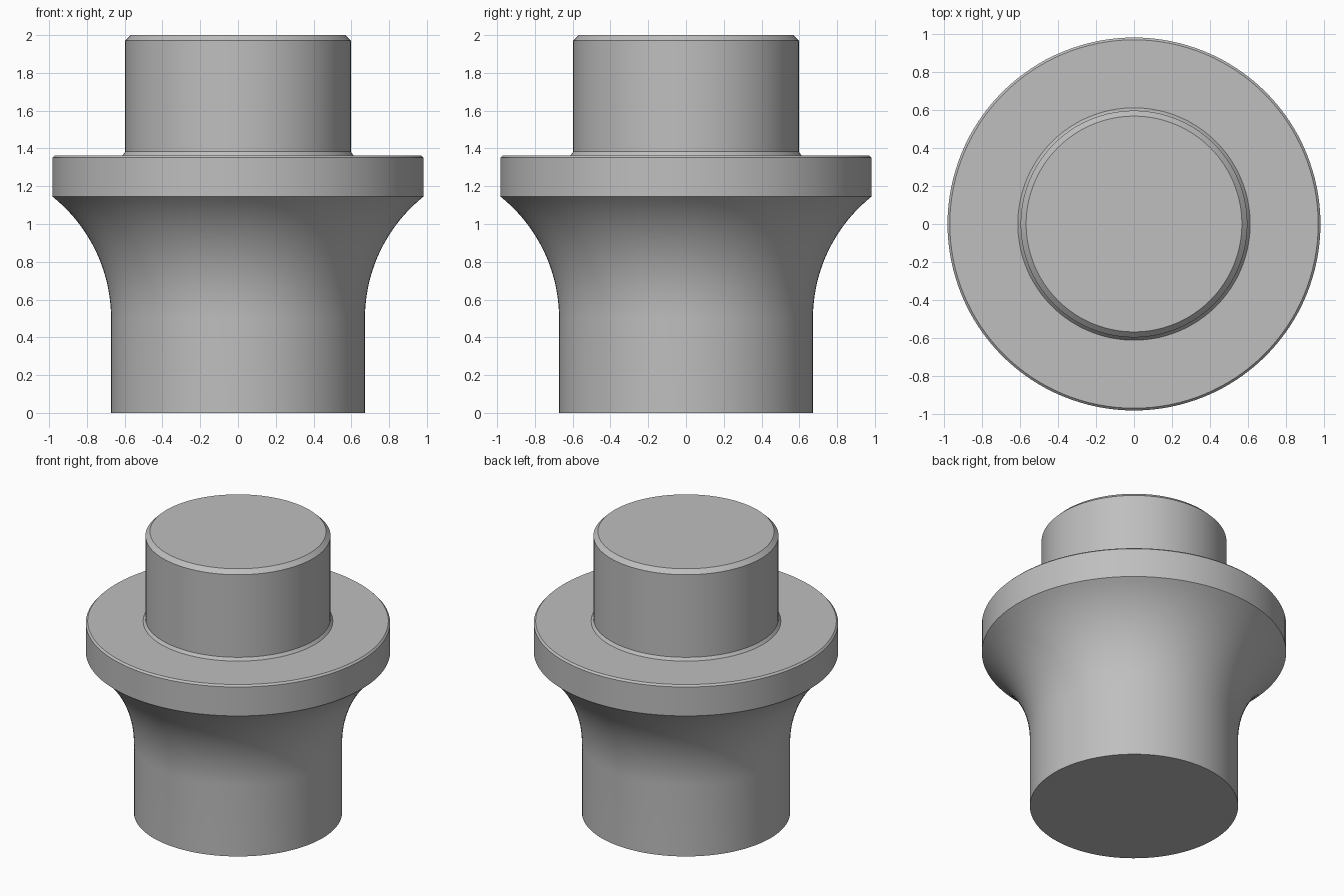
import bpy
import bmesh
from math import asin, cos, sin, pi, radians
from mathutils import Vector

cube = bpy.data.objects.get("Cube")
if cube:
    bpy.data.objects.remove(cube, do_unlink=True)

SEGMENTS = 128

# Plain grey metal
grey = bpy.data.materials.new("plain grey")
grey.use_nodes = True
colour = (0.52, 0.52, 0.52, 1)
grey.diffuse_color = colour
grey.node_tree.nodes["Principled BSDF"].inputs["Base Color"].default_value = colour


def flare(radius, start, rim, end, steps=20):
    """Concave arc that leaves the shaft tangentially and meets the flange rim."""
    out, rise = rim - radius, end - start
    bend = (out * out + rise * rise) / (2 * out)
    sweep = asin(rise / bend)
    return [(radius + bend * (1 - cos(sweep * i / steps)),
             start + bend * sin(sweep * i / steps)) for i in range(steps + 1)]


def lathe(name, profile):
    """Spin an (r, z) profile, starting and ending on the axis, about z."""
    bm = bmesh.new()
    verts = [bm.verts.new(Vector((r, 0, z))) for r, z in profile]
    edges = [bm.edges.new(pair) for pair in zip(verts, verts[1:])]
    bmesh.ops.spin(bm, geom=verts + edges, cent=(0, 0, 0), axis=(0, 0, 1),
                   angle=2 * pi, steps=SEGMENTS, use_duplicate=False)
    bmesh.ops.remove_doubles(bm, verts=bm.verts, dist=0.0001)
    bmesh.ops.recalc_face_normals(bm, faces=bm.faces)
    mesh = bpy.data.meshes.new(name)
    bm.to_mesh(mesh)
    bm.free()
    mesh.materials.append(grey)
    obj = bpy.data.objects.new(name, mesh)
    bpy.context.collection.objects.link(obj)
    bpy.ops.object.select_all(action="DESELECT")
    obj.select_set(True)
    bpy.context.view_layer.objects.active = obj
    bpy.ops.object.shade_smooth_by_angle(angle=radians(25))


# Lower shaft, flared neck, flange, relief ring and chamfered upper pin
profile = [(0, 0)]
profile += [(0.672, 0)] + flare(0.672, 0.5, 0.982, 1.145)
profile += [(0.982, 1.351), (0.97, 1.363)]
profile += [(0.612, 1.363), (0.597, 1.383)]
profile += [(0.597, 1.971), (0.568, 2)]
profile += [(0, 2)]
lathe("flanged_stud", profile)
